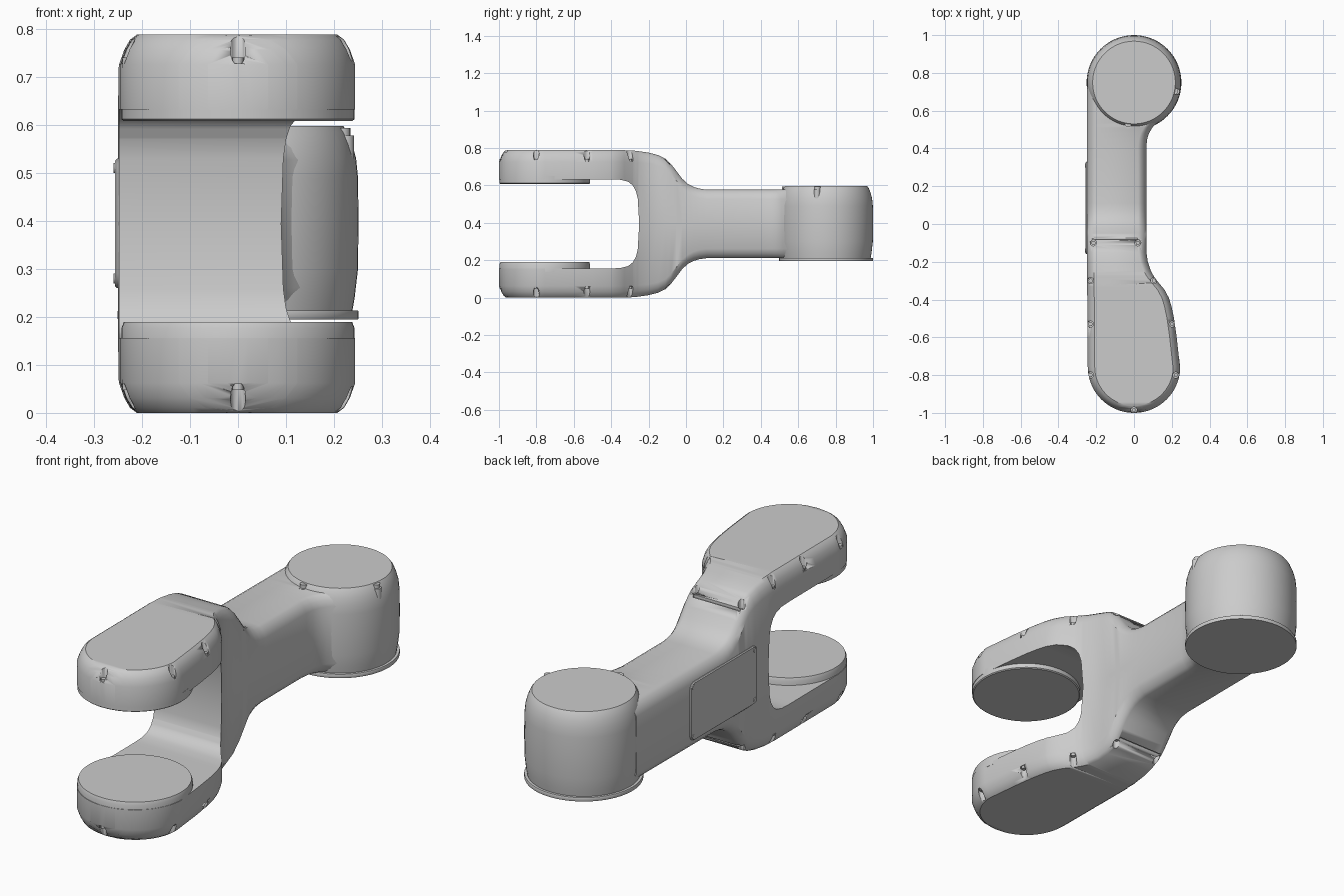
import bpy, bmesh, math
from mathutils import Matrix

if "Cube" in bpy.data.objects:
    bpy.data.objects.remove(bpy.data.objects["Cube"])

MID = 0.394            # height of the symmetry plane
TIP_Y, TIP_R = -0.755, 0.245


def interp(table, y):
    if y <= table[0][0]:
        return table[0][1]
    for (a, va), (b, vb) in zip(table, table[1:]):
        if y <= b:
            return va + (vb - va) * (y - a) / (b - a)
    return table[-1][1]


def finish(name, bm, loc=(0, 0, 0), angle=35):
    bmesh.ops.remove_doubles(bm, verts=bm.verts, dist=1e-5)
    bmesh.ops.recalc_face_normals(bm, faces=bm.faces)
    me = bpy.data.meshes.new(name)
    bm.to_mesh(me)
    bm.free()
    ob = bpy.data.objects.new(name, me)
    ob.location = loc
    bpy.context.collection.objects.link(ob)
    bpy.ops.object.select_all(action='DESELECT')
    ob.select_set(True)
    bpy.context.view_layer.objects.active = ob
    bpy.ops.object.shade_smooth_by_angle(angle=math.radians(angle))
    return ob


def add_cyl(bm, x, y, z0, z1, r, seg=16):
    bmesh.ops.create_cone(bm, cap_ends=True, segments=seg, radius1=r, radius2=r, depth=z1 - z0,
                          matrix=Matrix.Translation((x, y, (z0 + z1) / 2)))


def add_box(bm, lo, hi):
    c = [(a + b) / 2 for a, b in zip(lo, hi)]
    s = [b - a for a, b in zip(lo, hi)]
    return bmesh.ops.create_cube(bm, size=1, matrix=Matrix.Translation(c) @ Matrix.Diagonal((*s, 1)))


def lathe(name, profile, x, y, seg=64):
    bm = bmesh.new()
    rings = []
    for r, z in profile:
        rings.append([bm.verts.new((r * math.cos(2 * math.pi * i / seg),
                                    r * math.sin(2 * math.pi * i / seg), z)) for i in range(seg)])
    for a, b in zip(rings, rings[1:]):
        for i in range(seg):
            j = (i + 1) % seg
            bm.faces.new((a[i], a[j], b[j], b[i]))
    bm.faces.new(rings[0])
    bm.faces.new(rings[-1])
    return finish(name, bm, (x, y, 0))


# Outline and side profile of the link, as functions of y
RIGHT = [(-.755, .243), (-.6, .226), (-.5, .212), (-.43, .197), (-.39, .184), (-.35, .163), (-.31, .130),
         (-.28, .107), (-.25, .090), (-.2, .073), (-.15, .066), (-.1, .065), (.41, .065), (.45, .07),
         (.48, .079), (.51, .097), (.53, .117), (.55, .14), (.72, .15)]
LEFT = [(-.755, -.245), (0, -.25), (.72, -.249)]
OUTER = [(-.33, .788), (-.27, .785), (-.2, .775), (-.15, .762), (-.11, .743), (-.08, .714), (-.05, .675),
         (-.02, .635), (.01, .608), (.04, .592), (.07, .583), (.11, .577), (.72, .577)]
INNER = [(-.4, .632), (-.35, .63), (-.31, .62), (-.285, .6), (-.268, .57), (-.258, .53), (-.25, MID)]
EDGE = [(0, 0), (.3, .5), (.62, .83), (1, 1)]      # softened chamfer: inset, height
INSET = [(-.3, .037), (0, .042), (.72, .045)]
DROP = [(-.3, .062), (0, .05), (.72, .05)]

# Forked arm: lofted upper half, mirrored to the lower half
ys = [TIP_Y - TIP_R * math.cos(math.radians(a)) for a in range(0, 90, 5)]
ys += [TIP_Y - TIP_R + d for d in (.008, .02, .034)]
for t in (RIGHT, OUTER, INNER):
    ys += [p[0] for p in t]
ys = sorted({round(v, 4) for v in ys})
bm = bmesh.new()
rings = []
for y in ys:
    inset, drop = interp(INSET, y), interp(DROP, y)
    zo, zi = interp(OUTER, y), interp(INNER, y)
    left, right = [], []
    for f, h in EDGE:
        if y < TIP_Y:
            f2 = min(f, max(0, (TIP_R - (TIP_Y - y)) / inset))
            h = interp(EDGE, f2)
            r = TIP_R - f2 * inset
            w = math.sqrt(max(0, r * r - (TIP_Y - y) ** 2))
            xl, xr = -w, w
        else:
            xl, xr = interp(LEFT, y) + f * inset, interp(RIGHT, y) - f * inset
        z = zo - drop + h * drop - MID
        left.append((xl, y, z))
        right.append((xr, y, z))
    pts = [(left[0][0], y, zi - MID)] + left + right[::-1] + [(right[0][0], y, zi - MID)]
    rings.append([bm.verts.new(p) for p in pts])
n = len(rings[0])
for a, b in zip(rings, rings[1:]):
    for i in range(n):
        j = (i + 1) % n
        if j == 0 and a[0].co.z < 1e-4:
            continue               # interior of the solid arm
        bm.faces.new((a[i], a[j], b[j], b[i]))
bm.faces.new(rings[-1])
bmesh.ops.dissolve_degenerate(bm, dist=1e-5, edges=bm.edges)
arm = finish("forked_arm", bm, (0, 0, MID))
mir = arm.modifiers.new("mirror", 'MIRROR')
mir.use_axis = (False, False, True)
mir.merge_threshold = 1e-4
bpy.ops.object.modifier_apply(modifier="mirror")

# Screw pockets and cover seams cut into both fork covers
SCREWS = [(.222, -.8, .728), (.202, -.53, .728), (.105, -.3, .728), (0, -.985, .728), (-.23, -.8, .728),
          (-.23, -.53, .728), (-.23, -.3, .728), (-.215, -.1, .69), (.02, -.1, .70)]
bm = bmesh.new()
for x, y, z in SCREWS:
    add_cyl(bm, x, y, z, .85, .016)
    add_cyl(bm, x, y, 2 * MID - .85, 2 * MID - z, .016)
for lo, hi in ((.704, .85), (2 * MID - .85, 2 * MID - .704)):
    add_box(bm, (-.222, -.083, lo), (.018, -.075, hi))
cutter = finish("pocket_cutter", bm)
cutter.hide_render = True
bpy.context.view_layer.objects.active = arm
cut = arm.modifiers.new("pockets", 'BOOLEAN')
cut.operation, cut.solver, cut.object = 'DIFFERENCE', 'EXACT', cutter
bpy.ops.object.modifier_apply(modifier="pockets")
bpy.data.objects.remove(cutter)

# Screw heads sitting in the pockets
bm = bmesh.new()
for x, y, z in SCREWS:
    add_cyl(bm, x, y, z - .01, z + .012, .011)
    add_cyl(bm, x, y, 2 * MID - z - .012, 2 * MID - z + .01, .011)
finish("cover_screws", bm)

# Round joint head with its bottom flange
lathe("joint_head", [(.237, .205), (.243, .24), (.25, .3), (.251, .40), (.25, .49), (.246, .53),
                     (.238, .56), (.228, .585), (.219, .598)], 0, .749)
lathe("joint_flange", [(.25, .195), (.251, .197), (.251, .211), (.25, .213)], 0, .749)

# Screw tabs on the head's top rim
bm = bmesh.new()
for deg in (262, -12):
    a = math.radians(deg)
    for r, h in ((.222, .594), (.23, .578)):
        add_cyl(bm, r * math.cos(a), .749 + r * math.sin(a), .53, h, .017)
finish("head_screw_tabs", bm)

# Bearing pads on the inner fork faces
lathe("upper_bearing_pad", [(.238, .608), (.243, .612), (.243, .65)], 0, TIP_Y)
lathe("lower_bearing_pad", [(.243, .138), (.243, .176), (.238, .18 + .009)], 0, TIP_Y)

# Service panel on the left side, with corner screws
bm = bmesh.new()
add_box(bm, (-.256, -.16, .26), (-.24, .33, .53))
corners = [e for e in bm.edges if abs(e.verts[0].co.x - e.verts[1].co.x) > .01]
bmesh.ops.bevel(bm, geom=corners, offset=.03, segments=4, profile=.5, affect='EDGES')
rim = [e for e in bm.edges if all(v.co.x < -.25 for v in e.verts)]
bmesh.ops.bevel(bm, geom=rim, offset=.004, segments=1, profile=.5, affect='EDGES')
finish("side_panel", bm)
bm = bmesh.new()
for y in (-.14, .31):
    for z in (.28, .51):
        bmesh.ops.create_cone(bm, cap_ends=True, segments=14, radius1=.011, radius2=.011, depth=.016,
                              matrix=Matrix.Translation((-.251, y, z)) @ Matrix.Rotation(math.pi / 2, 4, 'Y'))
finish("panel_screws", bm)
